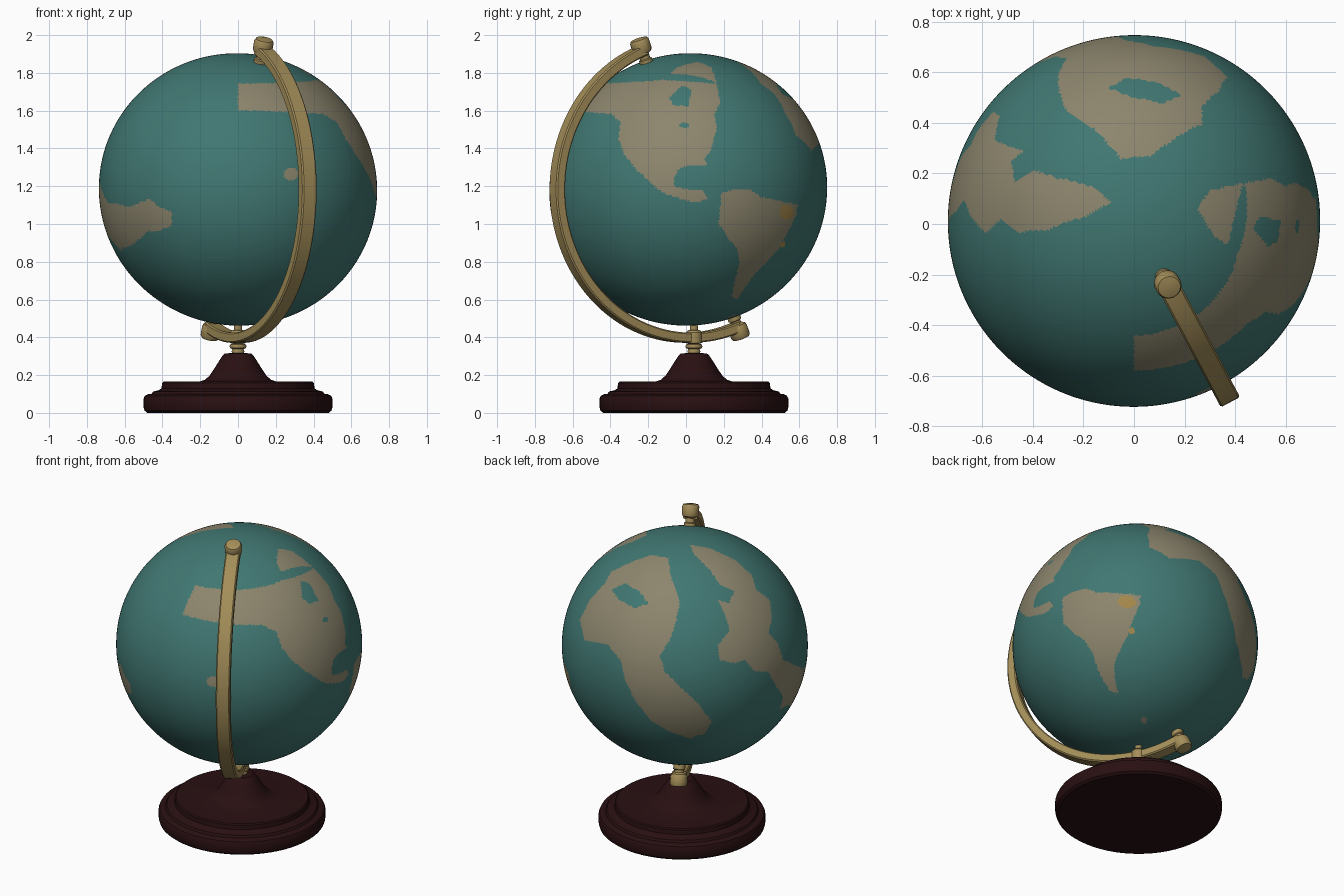
import bpy, bmesh, math
from mathutils import Vector, Matrix

if "Cube" in bpy.data.objects:
    bpy.data.objects.remove(bpy.data.objects["Cube"])

C = Vector((0, 0.012, 1.183))            # globe centre
D = Vector((0.47, -0.883, 0))            # direction the arm bulges towards
Z = Vector((0, 0, 1))


def material(name, rgb):
    m = bpy.data.materials.new(name)
    m.diffuse_color = (*rgb, 1)
    m.use_nodes = True
    m.node_tree.nodes["Principled BSDF"].inputs["Base Color"].default_value = m.diffuse_color
    return m


SEA = material("sea_teal", (0.052, 0.185, 0.168))
LAND = material("land_taupe", (0.265, 0.238, 0.155))
OCHRE = material("ochre", (0.37, 0.245, 0.07))
BRASS = material("brass", (0.37, 0.27, 0.10))
WOOD = material("dark_wood", (0.022, 0.005, 0.006))


def finish(name, bm, mats, angle=35):
    bmesh.ops.recalc_face_normals(bm, faces=bm.faces[:])
    me = bpy.data.meshes.new(name)
    bm.to_mesh(me)
    bm.free()
    for m in mats:
        me.materials.append(m)
    ob = bpy.data.objects.new(name, me)
    bpy.context.collection.objects.link(ob)
    bpy.ops.object.select_all(action='DESELECT')
    ob.select_set(True)
    bpy.context.view_layer.objects.active = ob
    bpy.ops.object.shade_smooth_by_angle(angle=math.radians(angle))
    return ob


def lathe(name, profile, mat, origin, axis=Z, sides=32):
    """Turn (radius, height) points round an axis, with closed ends."""
    bm = bmesh.new()
    rot = Z.rotation_difference(axis).to_matrix()
    rings = []
    for r, h in profile:
        rings.append([bm.verts.new(Vector(origin) + rot @ Vector(
            (r * math.cos(a), r * math.sin(a), h)))
            for a in (2 * math.pi * i / sides for i in range(sides))])
    for a, b in zip(rings, rings[1:]):
        for i in range(sides):
            j = (i + 1) % sides
            bm.faces.new((a[i], a[j], b[j], b[i]))
    bm.faces.new(rings[0])
    bm.faces.new(rings[-1])
    return finish(name, bm, [mat])


# Map shapes: outlines in hundredths, seen along a direction from the globe centre
shapes = []


def patch(view, index, pts):
    az, el = (math.radians(v) for v in view)
    out = Vector((math.sin(az) * math.cos(el), -math.cos(az) * math.cos(el), math.sin(el)))
    right = Vector((math.cos(az), math.sin(az), 0))
    shapes.append((out, right, out.cross(right), index, [(x / 100, y / 100) for x, y in pts]))


def spot(view, index, x, y, rx, ry):
    patch(view, index, [(x + rx * math.cos(i * math.pi / 4), y + ry * math.sin(i * math.pi / 4))
                        for i in range(8)])


def inside(x, y, pts):
    hit = False
    x2, y2 = pts[-1]
    for x1, y1 in pts:
        if (y1 > y) != (y2 > y) and x < (x2 - x1) * (y - y1) / (y2 - y1) + x1:
            hit = not hit
        x2, y2 = x1, y1
    return hit


FRONT, RIGHT, TOP, BACK_LEFT, BACK_BELOW = (0, 0), (90, 0), (0, 90), (215, 25), (145, -30)

# large northern continent on the right side, with its lakes
patch(RIGHT, 1, [(-60, 48), (-53, 52), (-47, 56), (-26, 57), (-13, 58), (2, 57), (15, 56),
                 (17, 46), (14, 40), (15, 32), (12, 21), (9, 16), (10, 13), (1, 13), (-5, 11),
                 (-8, 6), (-7, 1), (1, 0), (8, 0), (10, -5), (3, -7), (-7, -4), (-15, -1),
                 (-28, 11), (-34, 19), (-37, 27), (-36, 36), (-41, 40), (-55, 41), (-60, 42)])
patch(TOP, 0, [(47, -3), (50, 2), (58, 0), (57, -8), (53, -10)])
spot(RIGHT, 0, -2, 34, 2.8, 1.6)
# southern continent with ochre spots
patch(RIGHT, 1, [(17, -2), (24, 0), (33, 0), (38, -4), (58, -8), (57, -14), (52, -24),
                 (48, -31), (42, -38), (35, -45), (30, -52), (26, -58), (23, -57), (25, -47),
                 (27, -39), (26, -31), (21, -26), (16, -18), (17, -10)])
spot(RIGHT, 2, 52, -12, 4, 4)
spot(BACK_BELOW, 2, -8, 8, 2, 2)
# northern island
patch(TOP, 1, [(25, 5), (30, 12), (43, 15), (40, 3), (37, -10), (31, -5)])
# back continent and its lake
patch(BACK_LEFT, 1, [(-29, 51), (-20, 54), (-10, 52), (-8, 39), (-3, 27), (-5, 15), (-9, 3),
                     (-15, -6), (-12, -16), (-3, -25), (9, -36), (16, -46), (12, -53),
                     (3, -56), (-9, -52), (-21, -45), (-30, -33), (-36, -21), (-38, -10),
                     (-46, 0), (-60, 3), (-63, 15), (-57, 27), (-48, 37), (-44, 44), (-36, 48)])
patch(BACK_LEFT, 0, [(-44, 33), (-36, 37), (-27, 32), (-22, 25), (-30, 22), (-39, 27)])
# left continent, running round to the front
patch(BACK_LEFT, 1, [(3, 60), (15, 58), (30, 51), (40, 42), (43, 33), (51, 27), (52, 15),
                     (50, 8), (56, 0), (59, -9), (66, -12), (72, -15), (70, -28), (64, -37),
                     (60, -33), (54, -23), (50, -16), (42, -16), (36, -9), (30, -11), (21, -9),
                     (20, 0), (27, 9), (24, 18), (20, 27), (26, 25), (30, 32), (21, 36),
                     (15, 45), (6, 54)])
patch(FRONT, 1, [(-76, -6), (-57, -9), (-47, -5), (-42, -9), (-35, -12), (-35, -19), (-42, -22),
                 (-48, -22), (-54, -28), (-60, -31), (-66, -28), (-71, -22), (-76, -17)])
# small islands
spot(FRONT, 1, 28, 8, 4, 3.5)
spot(BACK_BELOW, 1, 3, -45, 2, 2)

# Globe: fine ball, slightly flattened along its tilted axis
tilt = math.radians(20.5)
axis = D * math.sin(tilt) + Z * math.cos(tilt)
bm = bmesh.new()
bmesh.ops.create_icosphere(bm, subdivisions=7, radius=0.737)
for v in bm.verts:
    v.co -= axis * v.co.dot(axis) * 0.025
for f in bm.faces:
    p = f.calc_center_median()
    for out, right, up, index, pts in shapes:
        if p.dot(out) > 0 and inside(p.dot(right), p.dot(up), pts):
            f.material_index = index
bmesh.ops.translate(bm, verts=bm.verts[:], vec=C)
finish("globe", bm, [SEA, LAND, OCHRE], 60)

# Arm: flat bar with chamfered corners swept round half the globe
side = D.cross(Z)
section = [(-0.027, -0.036), (-0.02, -0.043), (0.02, -0.043), (0.027, -0.036),
           (0.027, 0.036), (0.02, 0.043), (-0.02, 0.043), (-0.027, 0.036)]
bm = bmesh.new()
rings = []
for i in range(65):
    t = math.radians(20 + (202 - 20) * i / 64)
    n = D * math.sin(t) + Z * math.cos(t)
    rings.append([bm.verts.new(C + n * (0.785 + a) + side * b) for a, b in section])
for a, b in zip(rings, rings[1:]):
    for i in range(8):
        j = (i + 1) % 8
        bm.faces.new((a[i], a[j], b[j], b[i]))
bm.faces.new(rings[0])
bm.faces.new(rings[-1])
finish("arm", bm, [BRASS], 30)

# Pivot knobs at both poles: pin, collar and cap
knob = [(0.028, 0.70), (0.028, 0.765), (0.046, 0.775), (0.052, 0.79), (0.052, 0.835),
        (0.045, 0.848), (0.02, 0.853)]
low = math.radians(202)
lathe("top_pivot", knob, BRASS, C, axis, 16)
lathe("top_collar", [(0.036, 0.71), (0.036, 0.735), (0.028, 0.74)], BRASS, C, axis, 16)
low_axis = D * math.sin(low) + Z * math.cos(low)
lathe("bottom_pivot", knob, BRASS, C, low_axis, 16)
lathe("bottom_collar", [(0.036, 0.70), (0.036, 0.745), (0.028, 0.75)], BRASS, C, low_axis, 16)

# Stand neck and clamp
foot = (0, 0.042, 0)
lathe("neck", [(0.03, 0.31), (0.034, 0.325), (0.03, 0.338), (0.042, 0.343), (0.045, 0.352),
               (0.042, 0.362), (0.03, 0.366), (0.042, 0.37), (0.042, 0.425), (0.034, 0.436),
               (0.022, 0.44), (0.022, 0.47)], BRASS, foot, Z, 20)

# Turned wooden base
lathe("base", [(0.48, 0.0), (0.495, 0.012), (0.5, 0.03), (0.5, 0.075), (0.493, 0.09),
               (0.475, 0.1), (0.458, 0.1), (0.45, 0.113), (0.42, 0.12), (0.405, 0.13),
               (0.402, 0.158), (0.395, 0.165), (0.2, 0.167), (0.175, 0.175), (0.15, 0.198),
               (0.125, 0.235), (0.1, 0.275), (0.08, 0.305), (0.068, 0.315), (0.02, 0.317)],
      WOOD, foot, Z, 64)
